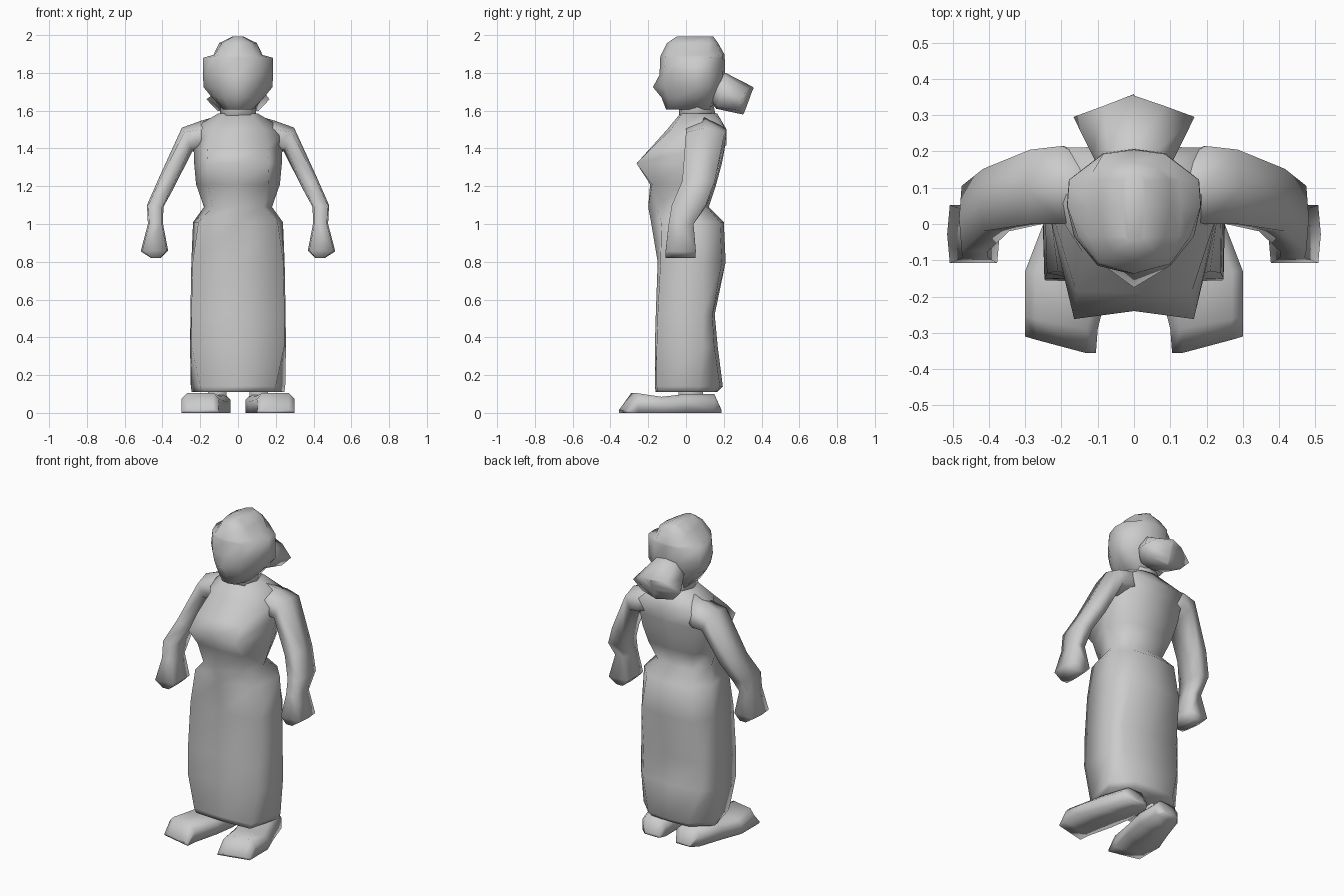
import bpy, bmesh

grey = bpy.data.materials.new("plain grey")
grey.diffuse_color = (0.6, 0.6, 0.6, 1)


def loft(name, rings):
    """Skin a list of closed rings, cap both ends and shade smooth."""
    bm = bmesh.new()
    rows = [[bm.verts.new(p) for p in ring] for ring in rings]
    n = len(rows[0])
    for a, b in zip(rows, rows[1:]):
        for i in range(n):
            j = (i + 1) % n
            bm.faces.new((a[i], a[j], b[j], b[i]))
    bm.faces.new(rows[0][::-1])
    bm.faces.new(rows[-1])
    bmesh.ops.recalc_face_normals(bm, faces=bm.faces)
    mesh = bpy.data.meshes.new(name)
    bm.to_mesh(mesh)
    bm.free()
    mesh.materials.append(grey)
    mesh.shade_smooth()
    bpy.context.collection.objects.link(bpy.data.objects.new(name, mesh))


def mirror_ring(half):
    """Close a half ring of points that starts and ends on the middle plane."""
    return half + [(-x, y, z) for x, y, z in half[-2:0:-1]]


def ring8(z, front, fx, fy, w, s, bx, by, back):
    """Front middle, front corner, side, back corner, back middle."""
    return mirror_ring([(0, front, z), (fx, fy, z), (w, s, z), (bx, by, z), (0, back, z)])


def both_sides(name, rings):
    for side, k in (("left", 1), ("right", -1)):
        loft(side + "_" + name, [[(x * k, y, z) for x, y, z in r] for r in rings])


# Long dress: skirt, waist, bust and shoulders
loft("dress", [
    ring8(0.11, -0.16, 0.19, -0.15, 0.245, 0.06, 0.13, 0.155, 0.165),
    ring8(0.14, -0.165, 0.20, -0.155, 0.25, 0.07, 0.14, 0.18, 0.195),
    ring8(0.35, -0.165, 0.245, -0.155, 0.254, 0.09, 0.20, 0.15, 0.168),
    ring8(0.52, -0.16, 0.247, -0.15, 0.252, 0.09, 0.20, 0.14, 0.152),
    ring8(0.80, -0.15, 0.24, -0.135, 0.247, 0.09, 0.18, 0.19, 0.21),
    ring8(1.01, -0.185, 0.21, -0.13, 0.238, 0.08, 0.15, 0.18, 0.20),
    ring8(1.09, -0.20, 0.135, -0.155, 0.18, 0.0, 0.12, 0.11, 0.12),
    ring8(1.21, -0.19, 0.16, -0.18, 0.222, 0.0, 0.16, 0.15, 0.16),
    ring8(1.32, -0.24, 0.165, -0.262, 0.232, 0.02, 0.18, 0.18, 0.19),
    ring8(1.40, -0.19, 0.16, -0.185, 0.235, 0.06, 0.19, 0.19, 0.205),
    ring8(1.50, -0.10, 0.14, -0.08, 0.25, 0.09, 0.19, 0.21, 0.215),
    ring8(1.585, -0.03, 0.07, -0.02, 0.105, 0.07, 0.08, 0.15, 0.165),
])

# Neck
loft("neck", [
    ring8(1.54, -0.04, 0.07, -0.03, 0.10, 0.06, 0.07, 0.14, 0.165),
    ring8(1.70, -0.03, 0.06, -0.02, 0.085, 0.06, 0.06, 0.12, 0.13),
])


def head_ring(z, front, fx, fy, cheek, w, bx, back):
    """Face, cheek, boxy hair over the ear, back of the skull."""
    return mirror_ring([(0, front, z), (fx, fy, z), (cheek, -0.035, z), (w, 0.05, z),
                        (w * 0.97, 0.122, z), (bx, back - 0.012, z), (0, back, z)])


# Head with chin, nose, side hair and crown
loft("head", [
    head_ring(1.605, -0.105, 0.045, -0.095, 0.075, 0.08, 0.05, 0.137),
    head_ring(1.67, -0.13, 0.08, -0.095, 0.12, 0.138, 0.07, 0.16),
    head_ring(1.725, -0.175, 0.09, -0.11, 0.15, 0.183, 0.08, 0.19),
    head_ring(1.79, -0.14, 0.10, -0.115, 0.165, 0.185, 0.085, 0.207),
    head_ring(1.88, -0.137, 0.10, -0.11, 0.155, 0.184, 0.085, 0.205),
    head_ring(1.895, -0.133, 0.095, -0.105, 0.125, 0.13, 0.085, 0.205),
    head_ring(1.958, -0.10, 0.06, -0.08, 0.085, 0.10, 0.06, 0.17),
    head_ring(1.992, -0.05, 0.015, -0.046, 0.025, 0.03, 0.02, 0.145),
])

# Flared bun at the back of the head, closed by a ridge down its end
loft("hair_bun", [mirror_ring(half) for half in (
    [(0, 0.13, 1.82), (0.06, 0.13, 1.81), (0.08, 0.12, 1.74), (0.06, 0.12, 1.68), (0, 0.12, 1.66)],
    [(0, 0.21, 1.80), (0.07, 0.205, 1.785), (0.115, 0.19, 1.70), (0.08, 0.165, 1.62), (0, 0.16, 1.61)],
    [(0, 0.354, 1.726), (0.085, 0.325, 1.715), (0.167, 0.295, 1.66), (0.11, 0.285, 1.60), (0, 0.301, 1.58)],
    [(0, 0.358, 1.72), (0.004, 0.345, 1.69), (0.006, 0.333, 1.655), (0.004, 0.32, 1.62), (0, 0.306, 1.585)],
)])


def arm_ring(inner, outer, front, back, t=0.08):
    """Six-sided ring; inner and outer are (x, z) ends, t sets how boxy it is."""
    (xi, zi), (xo, zo) = inner, outer
    at = lambda f, y: (xi + (xo - xi) * f, y, zi + (zo - zi) * f)
    mid = (front + back) / 2
    return [at(0, mid), at(t, front), at(1 - t, front), at(1, mid),
            at(1 - t, back), at(t, back)]


# Arms ending in mitten hands
both_sides("arm", [
    arm_ring((0.08, 1.40), (0.10, 1.575), 0.02, 0.16, 0.25),
    arm_ring((0.19, 1.375), (0.20, 1.545), 0.0, 0.215, 0.25),
    arm_ring((0.242, 1.385), (0.297, 1.51), 0.0, 0.205, 0.2),
    arm_ring((0.335, 1.20), (0.425, 1.23), -0.02, 0.152, 0.1),
    arm_ring((0.395, 1.09), (0.482, 1.10), -0.075, 0.105),
    arm_ring((0.397, 1.0), (0.477, 1.0), -0.092, 0.04),
    arm_ring((0.37, 0.86), (0.515, 0.855), -0.108, 0.052, 0.05),
    arm_ring((0.41, 0.82), (0.46, 0.82), -0.108, 0.05),
])


def foot_ring(y, xi, xo, z, skew=0.0, bevel=0.03):
    return [(xi, y, 0), (xo, y + skew, 0), (xo, y + skew, z * 0.7),
            (xo - bevel, y + skew * 0.8, z), (xi + bevel, y, z), (xi, y, z * 0.7)]


# Splayed shoes
both_sides("shoe", [
    foot_ring(0.188, 0.06, 0.16, 0.015),
    foot_ring(0.15, 0.04, 0.20, 0.10),
    foot_ring(0.0, 0.04, 0.25, 0.10),
    foot_ring(-0.13, 0.06, 0.30, 0.085),
    foot_ring(-0.29, 0.10, 0.30, 0.105, 0.035),
    foot_ring(-0.355, 0.105, 0.30, 0.015, 0.045),
])

# Ankles under the hem
both_sides("ankle", [
    [(x, y, z) for x, y in ((0.06, -0.04), (0.16, -0.04), (0.15, 0.09), (0.06, 0.09))]
    for z in (0.06, 0.15)])
